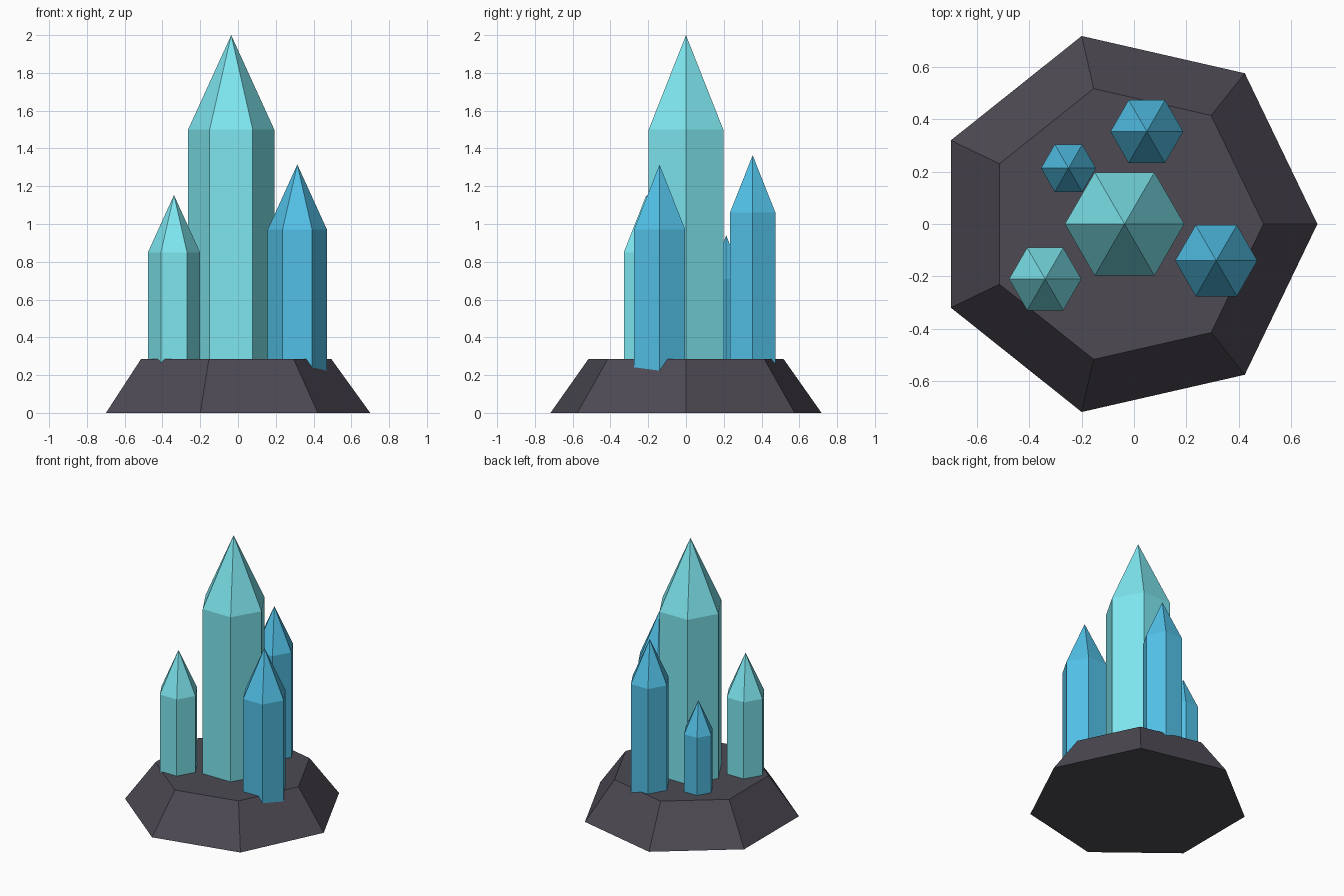
import bpy, bmesh
from math import cos, sin, tau

if "Cube" in bpy.data.objects:
    bpy.data.objects.remove(bpy.data.objects["Cube"])


def material(name, rgb):
    m = bpy.data.materials.new(name)
    m.diffuse_color = (*rgb, 1)
    m.use_nodes = True
    m.node_tree.nodes["Principled BSDF"].inputs["Base Color"].default_value = m.diffuse_color
    return m


ROCK = material("dark_rock", (0.075, 0.068, 0.088))
AQUA = material("aqua_crystal", (0.21, 0.80, 0.87))
BLUE = material("blue_crystal", (0.085, 0.53, 0.80))


def stacked_rings(name, x, y, sides, rings, mat, apex=None):
    """Join polygon rings (radius, z); close with a flat cap or a point."""
    bm = bmesh.new()
    loops = [[bm.verts.new((r * cos(tau * i / sides), r * sin(tau * i / sides), z))
              for i in range(sides)] for r, z in rings]
    bm.faces.new(loops[0][::-1])
    for low, high in zip(loops, loops[1:]):
        for i in range(sides):
            j = (i + 1) % sides
            bm.faces.new((low[i], low[j], high[j], high[i]))
    if apex is None:
        bm.faces.new(loops[-1])
    else:
        tip = bm.verts.new((0, 0, apex))
        for i in range(sides):
            bm.faces.new((loops[-1][i], loops[-1][(i + 1) % sides], tip))
    bmesh.ops.recalc_face_normals(bm, faces=bm.faces)
    mesh = bpy.data.meshes.new(name)
    bm.to_mesh(mesh)
    bm.free()
    mesh.materials.append(mat)
    obj = bpy.data.objects.new(name, mesh)
    obj.location = (x, y, 0)
    bpy.context.collection.objects.link(obj)


# Seven-sided rock base
stacked_rings("rock_base", -0.036, 0, 7, [(0.736, 0), (0.53, 0.285)], ROCK)

# Six-sided crystals: name, x, y, radius, shoulder height, tip height, material
crystals = [
    ("main_crystal", -0.036, 0.0, 0.228, 1.50, 2.0, AQUA),
    ("right_crystal", 0.314, -0.14, 0.157, 0.97, 1.315, BLUE),
    ("left_crystal", -0.339, -0.21, 0.138, 0.85, 1.153, AQUA),
    ("back_crystal", 0.049, 0.353, 0.139, 1.06, 1.364, BLUE),
    ("small_crystal", -0.25, 0.213, 0.105, 0.71, 0.94, BLUE),
]
for name, x, y, r, shoulder, tip, mat in crystals:
    stacked_rings(name, x, y, 6, [(r, 0.18), (r, shoulder)], mat, apex=tip)
